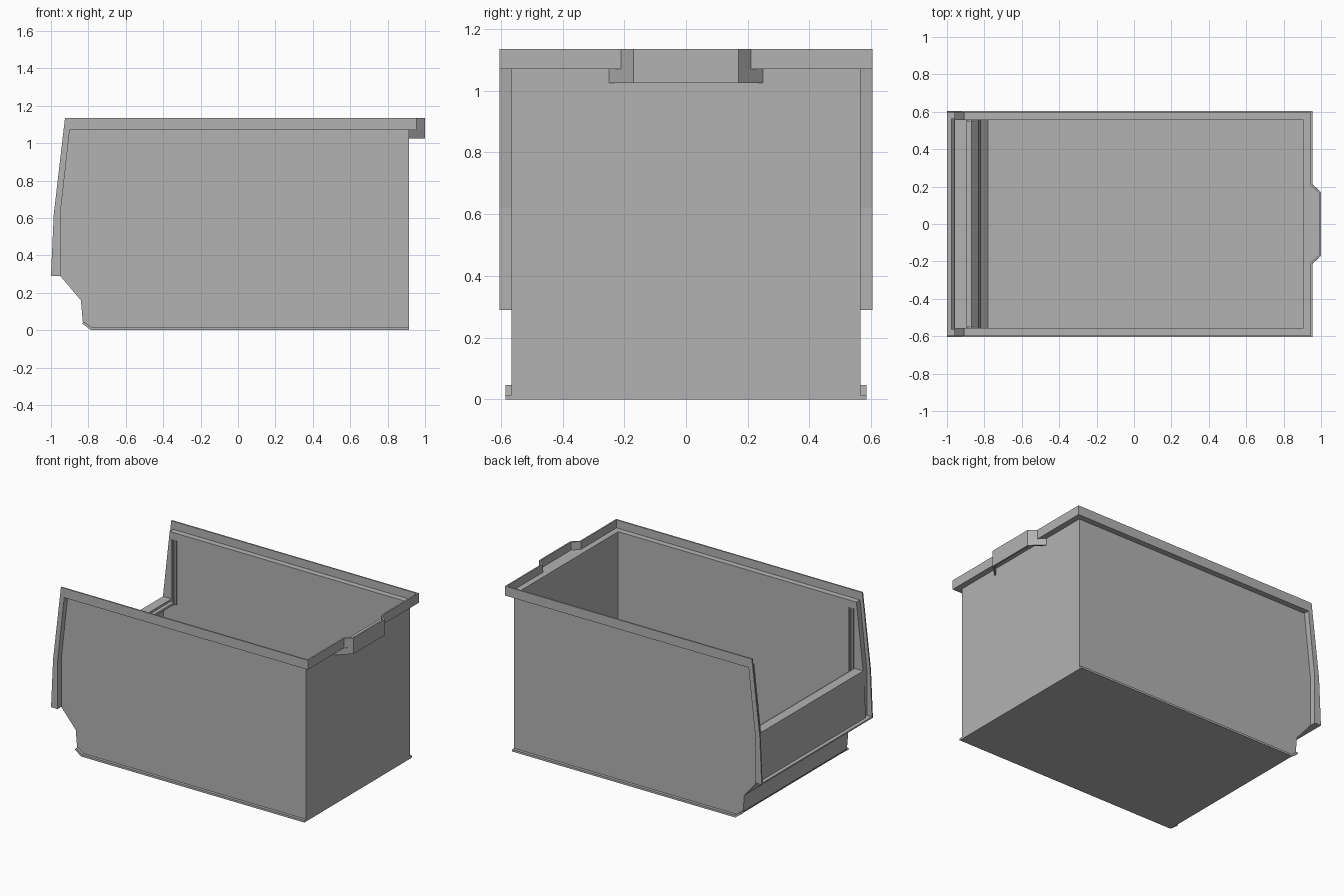
import bpy, bmesh
from mathutils import Vector

if "Cube" in bpy.data.objects:
    bpy.data.objects.remove(bpy.data.objects["Cube"], do_unlink=True)

GREY = (0.45, 0.45, 0.45, 1)
mat = bpy.data.materials.new("grey_plastic")
mat.use_nodes = True
mat.diffuse_color = GREY
mat.node_tree.nodes["Principled BSDF"].inputs["Base Color"].default_value = GREY


def prism(name, outline, lo, hi, axis="y"):
    """Extrude a flat outline (x,z along y, or x,y along z) from lo to hi."""
    bm = bmesh.new()
    put = (lambda p, d: (p[0], d, p[1])) if axis == "y" else (lambda p, d: (p[0], p[1], d))
    a = [bm.verts.new(put(p, lo)) for p in outline]
    b = [bm.verts.new(put(p, hi)) for p in outline]
    bm.faces.new(a)
    bm.faces.new(b[::-1])
    n = len(a)
    for i in range(n):
        j = (i + 1) % n
        bm.faces.new((a[i], b[i], b[j], a[j]))
    bmesh.ops.recalc_face_normals(bm, faces=bm.faces)
    me = bpy.data.meshes.new(name)
    bm.to_mesh(me)
    bm.free()
    me.materials.append(mat)
    ob = bpy.data.objects.new(name, me)
    bpy.context.collection.objects.link(ob)
    return ob


def ribbon(path, t):
    """Outline of a sheet of thickness t on the left side of an open path."""
    pts = [Vector(p) for p in path]
    dirs = [(q - p).normalized() for p, q in zip(pts, pts[1:])]
    norms = [Vector((-d.y, d.x)) for d in dirs]
    inner = []
    for i, p in enumerate(pts):
        n0, n1 = norms[max(i - 1, 0)], norms[min(i, len(norms) - 1)]
        inner.append(p + (n0 + n1) * t / (1 + n0.dot(n1)))
    return pts + inner[::-1]


def pair(name, outline, lo, hi):
    """The same part on both sides."""
    prism("left_hand_" + name, outline, lo, hi)
    prism("right_hand_" + name, outline, -hi, -lo)


T = 0.01
W = 0.565     # outer half width of the tub
R = 0.605     # outer half width of the rim

# Tub: one folded sheet for the front panel, step, floor and back
lower = [(-0.95, 0.29), (-0.84, 0.16), (-0.83, 0.045), (-0.785, 0)]
prism("front_floor_and_back",
      ribbon([(-0.96, 0.62), (-0.975, 0.295)] + lower + [(0.915, 0), (0.915, 1.075)], T),
      -W + 0.002, W - 0.002)

# Side walls
rim_inner = [(-0.95, 0.29), (-0.95, 0.62), (-0.90, 1.07)]
pair("side_wall", lower + [(0.915, 0), (0.915, 1.07)] + rim_inner[:0:-1], W - T, W)

# Stepped ledge along the top of the front panel
prism("front_ledge", [(-0.96, 0.61), (-0.96, 0.62), (-0.895, 0.62), (-0.895, 0.605),
                      (-0.87, 0.605), (-0.87, 0.59), (-0.905, 0.59), (-0.905, 0.61)],
      -W + T, W - T)
prism("front_bottom_lip", [(-1, 0.29), (-0.95, 0.29), (-0.95, 0.30), (-1, 0.30)], -R + T, R - T)

# Rim: a flat shelf running up the front edge and along the top, with an upright lip
rim_path = rim_inner + [(0.955, 1.07)]
pair("rim_shelf", ribbon(rim_path, T), W - T, R - 0.002)
pair("rim_lip", rim_path + [(0.955, 1.135), (-0.925, 1.135), (-0.985, 0.62), (-1, 0.29)], R - T, R)

# Back rim, bulging out into a handle
bulge = [(0.955, -0.21), (1, -0.17), (1, 0.17), (0.955, 0.21)]
back = [(0.955, -R)] + bulge + [(0.955, R)]
prism("back_rim_shelf", [(0.905, -R + T)] + [(x - 0.002, max(-R + T, min(R - T, y))) for x, y in back]
      + [(0.905, R - T)], 1.07, 1.08, "z")
prism("back_rim_lip", ribbon(back, T), 1.07, 1.135, "z")
prism("handle_skirt", ribbon([(0.915, -0.25), (1, -0.17), (1, 0.17), (0.915, 0.25)], T),
      1.025, 1.07, "z")

# Runners along the bottom edges, turned up at the front
pair("bottom_runner", ribbon([(-0.832, 0.035), (-0.785, 0), (0.915, 0)], 0.014), W, 0.585)

# Guide ribs inside the walls behind the opening
for i, x in enumerate((-0.89, -0.865)):
    pair(f"guide_rib_{i + 1}", [(x, 0.59), (x + T, 0.59), (x + T, 1.03), (x, 1.03)], W - 0.02, W - T)
